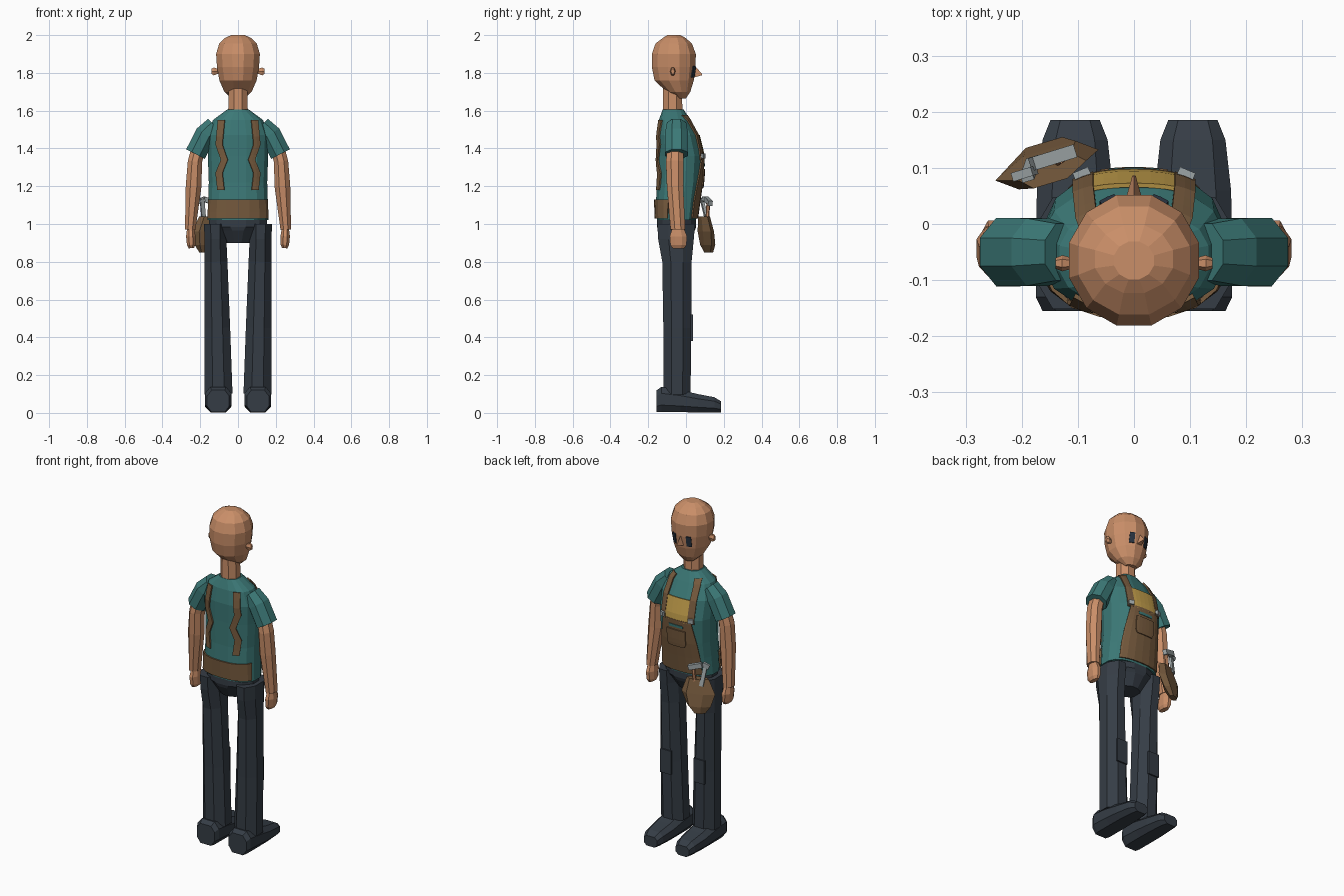
import bpy, bmesh, math
from mathutils import Vector

if "Cube" in bpy.data.objects:
    bpy.data.objects.remove(bpy.data.objects["Cube"])


def material(name, r, g, b):
    m = bpy.data.materials.new(name)
    m.diffuse_color = [(c / 255) ** 2.2 for c in (r, g, b)] + [1]
    m.use_nodes = True
    m.node_tree.nodes["Principled BSDF"].inputs["Base Color"].default_value = m.diffuse_color
    return m


SKIN = material("skin", 200, 141, 104)
TEAL = material("teal shirt", 62, 120, 118)
BROWN = material("brown leather", 118, 91, 64)
DARK = material("dark trousers", 56, 63, 71)
YELLOW = material("yellow panel", 192, 156, 76)
GREY = material("steel grey", 155, 163, 164)
EYE = material("dark eye", 44, 54, 66)


def finish(name, bm, mat):
    bmesh.ops.recalc_face_normals(bm, faces=bm.faces)
    me = bpy.data.meshes.new(name)
    bm.to_mesh(me)
    bm.free()
    me.materials.append(mat)
    ob = bpy.data.objects.new(name, me)
    bpy.context.collection.objects.link(ob)
    return ob


def skin_rings(name, rings, mat):
    """Bridge closed loops of points and cap both ends."""
    bm = bmesh.new()
    loops = [[bm.verts.new(p) for p in ring] for ring in rings]
    n = len(loops[0])
    for a, b in zip(loops, loops[1:]):
        for i in range(n):
            j = (i + 1) % n
            bm.faces.new((a[i], a[j], b[j], b[i]))
    bm.faces.new(loops[0][::-1])
    bm.faces.new(loops[-1])
    return finish(name, bm, mat)


def spow(v, e):
    return math.copysign(abs(v) ** e, v)


def body(name, rows, mat, n, p):
    """Upright loft from rows of (z, y front, y back, half width)."""
    rings = []
    for z, yf, yb, rx in rows:
        angles = [2 * math.pi * (i + 0.5) / n for i in range(n)]
        rings.append([(rx * spow(math.cos(a), 2 / p),
                       (yf + yb) / 2 + (yf - yb) / 2 * spow(math.sin(a), 2 / p), z)
                      for a in angles])
    return skin_rings(name, rings, mat)


def tube(name, pts, mat, n=8):
    """Loft along a path of (x, y, z, radius across, radius in y)."""
    rings = []
    for i, (x, y, z, ra, rb) in enumerate(pts):
        a, b = pts[max(i - 1, 0)], pts[min(i + 1, len(pts) - 1)]
        t = Vector((b[0] - a[0], 0, b[2] - a[2])).normalized()
        u = Vector((0, 1, 0)).cross(t)
        rings.append([Vector((x, y, z)) + u * ra * math.cos(q) + Vector((0, rb * math.sin(q), 0))
                      for q in [2 * math.pi * (k + 0.5) / n for k in range(n)]])
    return skin_rings(name, rings, mat)


def box(name, centre, size, mat, rot=(0, 0, 0)):
    bm = bmesh.new()
    bmesh.ops.create_cube(bm, size=1)
    bmesh.ops.scale(bm, vec=size, verts=bm.verts)
    ob = finish(name, bm, mat)
    ob.location = centre
    ob.rotation_euler = rot
    return ob


def surface_y(rows, p, side, x, z):
    for a, b in zip(rows, rows[1:]):
        if a[0] <= z <= b[0]:
            break
    t = (z - a[0]) / (b[0] - a[0])
    _, yf, yb, rx = [u + (v - u) * t for u, v in zip(a, b)]
    k = max(0, 1 - min(1, abs(x) / rx) ** p) ** (1 / p)
    return (yf + yb) / 2 + side * (yf - yb) / 2 * k


def panel(name, rows, p, side, outline, mat, offset=0.004, thick=0.008, cols=8):
    """Plate hugging a body; outline rows are (z, x left, x right)."""
    bm = bmesh.new()
    fine = []
    for a, b in zip(outline, outline[1:]):
        fine += [[u + (v - u) * k / 3 for u, v in zip(a, b)] for k in range(3)]
    fine.append(outline[-1])
    grid = []
    for z, x0, x1 in fine:
        xs = [(x0 + x1) / 2 - (x1 - x0) / 2 * math.cos(math.pi * i / cols) for i in range(cols + 1)]
        grid.append([bm.verts.new((x, surface_y(rows, p, side, x, z) + side * offset, z)) for x in xs])
    for a, b in zip(grid, grid[1:]):
        for i in range(cols):
            bm.faces.new((a[i], a[i + 1], b[i + 1], b[i]))
    ob = finish(name, bm, mat)
    mod = ob.modifiers.new("thickness", 'SOLIDIFY')
    mod.thickness = thick
    mod.offset = 0
    return ob


# Torso and head
TORSO = [(1.02, .055, -.155, .165), (1.13, .07, -.16, .16), (1.22, .083, -.155, .157),
         (1.36, .092, -.155, .162), (1.47, .065, -.157, .165), (1.55, .022, -.145, .135),
         (1.605, -.01, -.125, .06)]
HEAD = [(1.665, .0, -.05, .035), (1.70, .025, -.105, .075), (1.76, .045, -.17, .102),
        (1.83, .055, -.185, .115), (1.90, .056, -.185, .12), (1.955, .035, -.165, .103),
        (1.985, 0, -.125, .072), (2.0, -.03, -.1, .037)]
body("shirt", TORSO, TEAL, 16, 2.5)
body("head", HEAD, SKIN, 12, 2)
tube("neck", [(0, -.07, 1.57, .057, .057), (0, -.072, 1.72, .053, .053)], SKIN)
skin_rings("nose", [[(-.016, .04, 1.775), (.016, .04, 1.775), (0, .045, 1.84)],
                    [(-.003, .086, 1.788), (.003, .086, 1.788), (0, .084, 1.795)]], SKIN)

# Hips
tube("hips", [(0, -.05, .9, .07, .06), (0, -.05, .965, .115, .1),
              (0, -.05, .985, .16, .107), (0, -.05, 1.035, .16, .107)], DARK, 12)

# Apron with back band and bib
panel("apron", TORSO, 2.5, 1, [(1.03, -.13, .13), (1.13, -.125, .125), (1.22, -.115, .115),
                               (1.35, -.09, .09)], BROWN)
panel("back_band", TORSO, 2.5, -1, [(1.03, -.158, .158), (1.13, -.155, .155)], BROWN, .006)
panel("yellow_bib", TORSO, 2.5, 1, [(1.34, -.076, .076), (1.47, -.076, .076)], YELLOW)
panel("apron_pocket", TORSO, 2.5, 1, [(1.19, -.05, .05), (1.21, -.06, .06), (1.29, -.06, .06)],
      BROWN, .011, .006)
panel("pocket_slit", TORSO, 2.5, 1, [(1.305, -.045, .045), (1.32, -.045, .045)], TEAL, .009, .004)

for s, side in ((1, "right"), (-1, "left")):
    def strap(pts, w=.018):
        return [(z, s * x - w, s * x + w) for z, x in pts]

    # Straps and buckles
    panel(side + "_front_strap", TORSO, 2.5, 1,
          strap([(1.34, .09), (1.47, .09), (1.55, .085), (1.575, .075)]), BROWN, .006, cols=2)
    panel(side + "_back_strap", TORSO, 2.5, -1,
          strap([(1.18, .09), (1.27, .1), (1.34, .072), (1.42, .1), (1.55, .088)]),
          BROWN, .005, cols=2)
    box(side + "_buckle", (s * .092, .087, 1.36), (.03, .02, .025), GREY, (0, 0, -s * .4))

    # Face details
    panel(side + "_eye", HEAD, 2, 1, strap([(1.775, .047), (1.835, .047)], .013), EYE,
          .001, .006, cols=2)
    skin_rings(side + "_ear", [[(s * x, -.07 + r * .6 * math.cos(k * math.pi / 3),
                                 1.808 + r * math.sin(k * math.pi / 3)) for k in range(6)]
                               for x, r in ((.1, .012), (.128, .024), (.14, .016))], SKIN)

    # Sleeve, arm, hand
    tube(side + "_sleeve", [(s * .125, -.05, 1.525, .05, .055), (s * .172, -.05, 1.475, .06, .065),
                            (s * .225, -.05, 1.37, .06, .066)], TEAL)
    tube(side + "_arm", [(s * .205, -.055, 1.42, .038, .045), (s * .228, -.06, 1.33, .041, .05),
                         (s * .235, -.058, 1.2, .045, .047), (s * .253, -.043, .97, .03, .042)], SKIN)
    tube(side + "_hand", [(s * .251, -.042, .98, .02, .032), (s * .25, -.04, .935, .027, .05),
                          (s * .248, -.04, .89, .024, .046), (s * .247, -.04, .872, .015, .035)], SKIN)

    # Trouser leg and knee patch
    tube(side + "_leg", [(s * .103, -.048, .1, .08, .078), (s * .11, -.046, .45, .074, .08),
                         (s * .117, -.048, .8, .066, .084), (s * .12, -.053, .92, .063, .102),
                         (s * .12, -.052, 1.0, .064, .108)], DARK)
    box(side + "_knee_patch", (s * .11, .03, .45), (.07, .012, .14), DARK)

    # Shoe
    skin_rings(side + "_shoe",
               [[(s * .105 + k * w, y, z * h) for k, z in
                 ((-.6, 0.03), (.6, 0.03), (1, .3), (1, .75), (.6, 1), (-.6, 1), (-1, .75), (-1, .3))]
                for y, w, h in ((-.155, .058, .12), (-.13, .07, .138), (-.03, .07, .122),
                                (.06, .068, .1), (.15, .058, .083), (.185, .044, .062))], DARK)

# Tool pouch with hammer and wrench
POUCH = ((.85, -.175, .12, .03, .022), (.89, -.165, .115, .065, .035),
         (.96, -.155, .105, .092, .034), (1.04, -.145, .095, .06, .026))
skin_rings("tool_pouch", [[(cx + rx * math.cos(a) + .15 * ry * math.sin(a),
                            cy + ry * math.sin(a) + .3 * rx * math.cos(a), z)
                           for a in [k * math.pi / 3 for k in range(6)]]
                          for z, cx, cy, rx, ry in POUCH], BROWN)
tube("hammer_handle", [(-.14, .11, .98, .01, .01), (-.13, .118, 1.11, .01, .01)], SKIN, 6)
box("hammer_head", (-.145, .118, 1.12), (.08, .024, .028), GREY, (0, .3, .3))
box("wrench", (-.185, .098, 1.07), (.022, .014, .13), GREY, (.2, -.15, .3))
box("wrench_jaw", (-.195, .09, 1.125), (.04, .016, .026), GREY, (0, -.4, .3))
